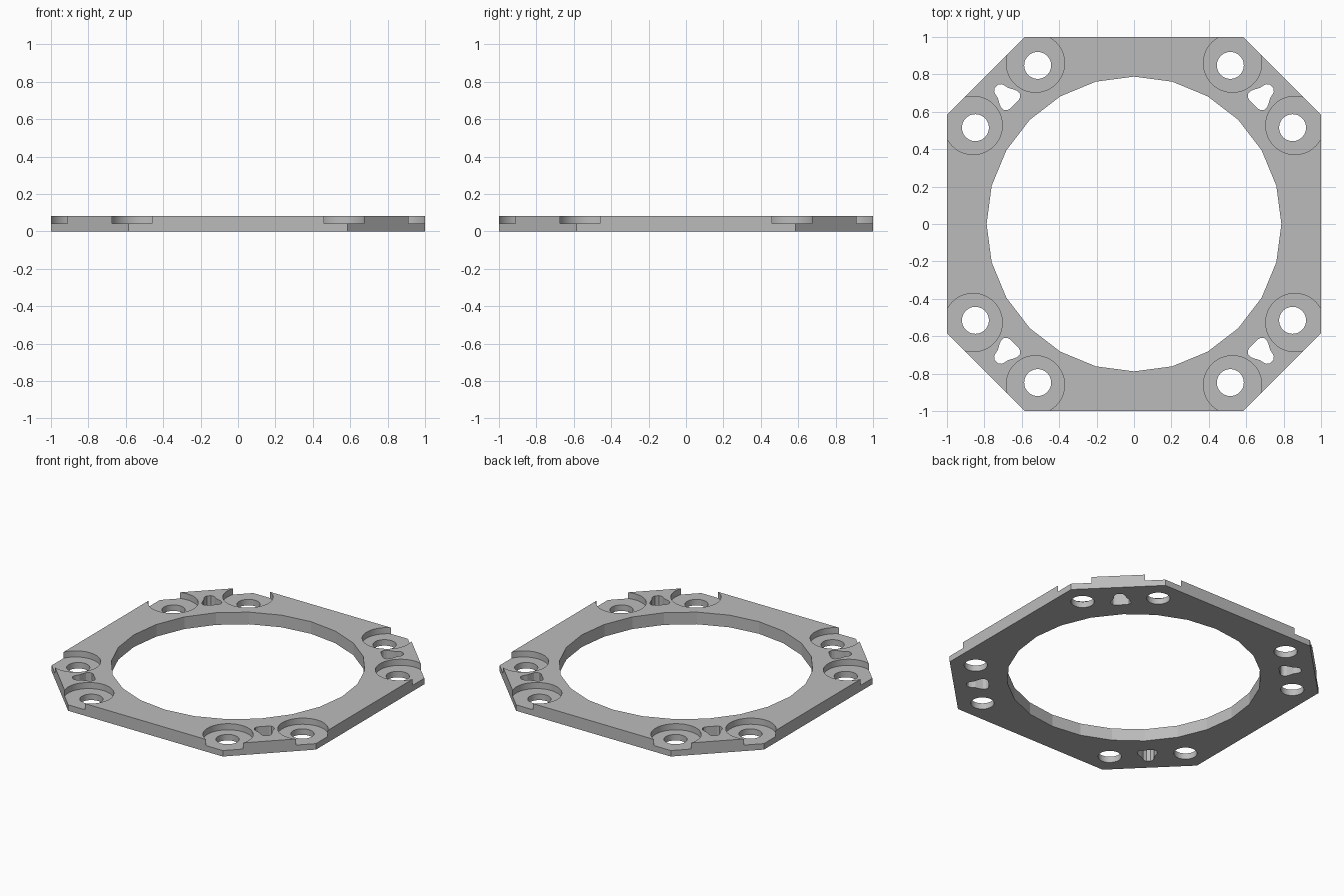
import bpy, bmesh, math

if "Cube" in bpy.data.objects:
    bpy.data.objects.remove(bpy.data.objects["Cube"])

HEIGHT, STEP = 0.083, 0.041      # plate thickness and counterbore floor

grey = bpy.data.materials.new("light grey")
grey.diffuse_color = (0.5, 0.5, 0.5, 1)
grey.use_nodes = True
grey.node_tree.nodes["Principled BSDF"].inputs["Base Color"].default_value = grey.diffuse_color


def prisms(name, outlines, z0, z1):
    """One object holding an upright prism for each 2D outline."""
    bm = bmesh.new()
    for pts in outlines:
        base = bm.faces.new([bm.verts.new((x, y, z0)) for x, y in pts])
        top = bmesh.ops.extrude_face_region(bm, geom=[base])["geom"]
        verts = [v for v in top if isinstance(v, bmesh.types.BMVert)]
        bmesh.ops.translate(bm, verts=verts, vec=(0, 0, z1 - z0))
    bmesh.ops.recalc_face_normals(bm, faces=bm.faces[:])
    mesh = bpy.data.meshes.new(name)
    bm.to_mesh(mesh)
    bm.free()
    mesh.materials.append(grey)
    obj = bpy.data.objects.new(name, mesh)
    bpy.context.collection.objects.link(obj)
    return obj


def circle(cx, cy, r, n=48):
    return [(cx + r * math.cos(2 * math.pi * i / n),
             cy + r * math.sin(2 * math.pi * i / n)) for i in range(n)]


def eightfold(a, b, r):
    """Circles at (a, b) and (b, a) in every corner."""
    return [circle(sx * x, sy * y, r) for sx in (-1, 1) for sy in (-1, 1)
            for x, y in ((a, b), (b, a))]


# Eight-sided plate with clipped corners
c = 0.585
plate = prisms("mounting_plate", [[(c, -1), (1, -c), (1, c), (c, 1),
                                   (-c, 1), (-1, c), (-1, -c), (-c, -1)]], 0, HEIGHT)

# Rounded bell-shaped slot, as (outward, sideways) along each diagonal
half = [(.905, .035), (.91, .05), (.925, .061), (.945, .062), (.965, .053),
        (.99, .039), (1.015, .034), (1.03, .027), (1.04, .013)]
bell = half + [(u, -v) for u, v in reversed(half)]
slots = []
for k in range(4):
    a = math.radians(45 + 90 * k)
    slots.append([(u * math.cos(a) - v * math.sin(a),
                   u * math.sin(a) + v * math.cos(a)) for u, v in bell])

# Cutters: centre opening, bolt holes and slots, then counterbores
cutters = [
    prisms("through_cutter", [circle(0, 0, 0.788, 24)] + eightfold(0.515, 0.848, 0.072)
           + slots, -0.1, 0.2),
    prisms("counterbore_cutter", eightfold(0.527, 0.86, 0.156), STEP, 0.2),
]
bpy.context.view_layer.objects.active = plate
plate.select_set(True)
for cutter in cutters:
    mod = plate.modifiers.new("cut", "BOOLEAN")
    mod.operation, mod.solver, mod.object = "DIFFERENCE", "EXACT", cutter
    bpy.ops.object.modifier_apply(modifier=mod.name)
    bpy.data.objects.remove(cutter)

# Round holes shade smooth, the 24-sided opening stays faceted
bpy.ops.object.shade_smooth_by_angle(angle=math.radians(10))
